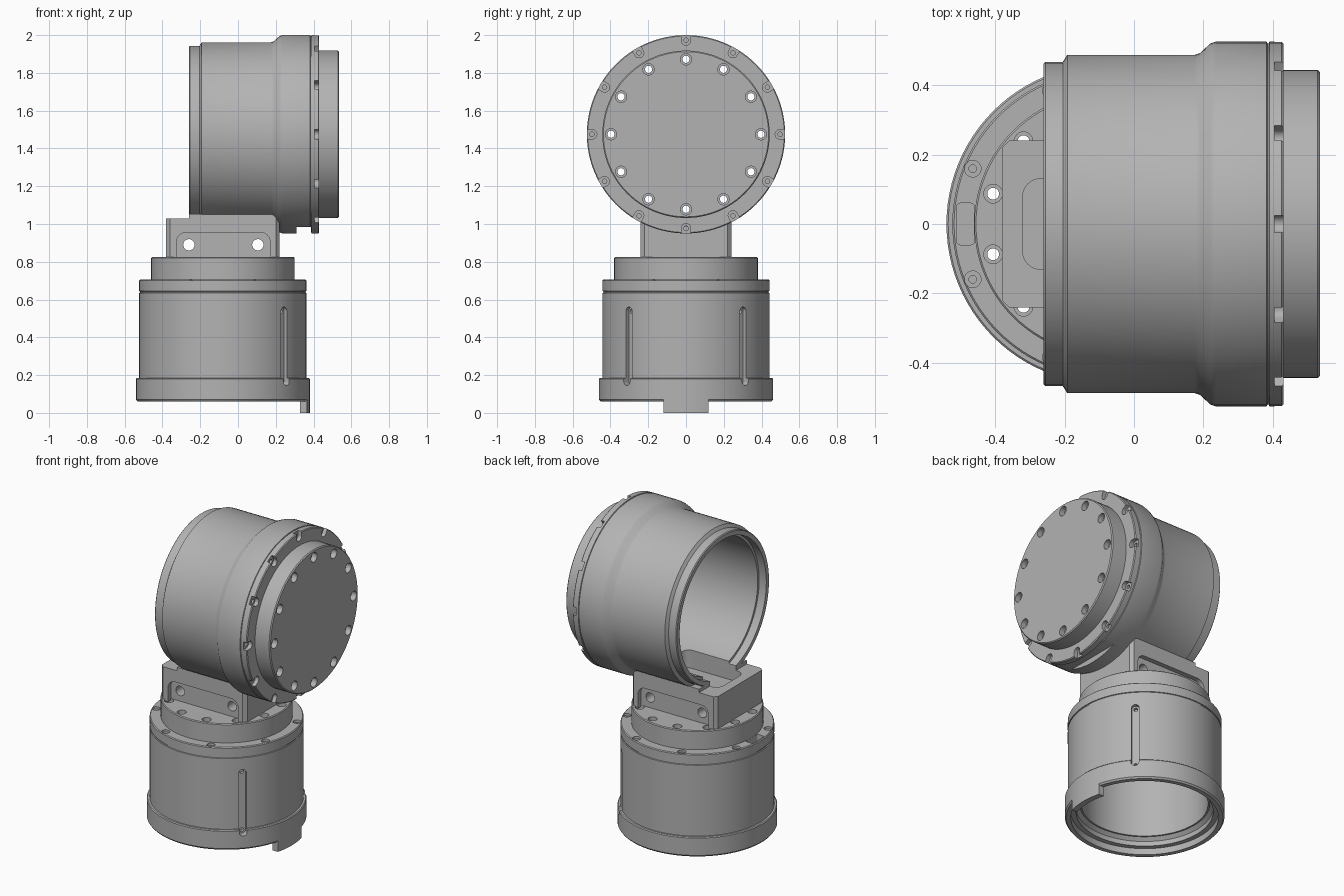
import bpy, bmesh
from math import radians, pi, cos, sin
from mathutils import Matrix, Vector

cube = bpy.data.objects.get("Cube")
if cube:
    bpy.data.objects.remove(cube, do_unlink=True)

grey = bpy.data.materials.new("machined_grey")
grey.use_nodes = True
colour = (0.45, 0.45, 0.45, 1)
grey.diffuse_color = colour
grey.node_tree.nodes["Principled BSDF"].inputs["Base Color"].default_value = colour


def T(x, y, z):
    return Matrix.Translation((x, y, z))


def R(deg, axis):
    return Matrix.Rotation(radians(deg), 4, axis)


def lathe(bm, profile, m, segments=96, closed=False):
    """Spin (radius, height) points about local z."""
    new = [bm.verts.new((r, 0, h)) for r, h in profile]
    edges = [bm.edges.new(p) for p in zip(new, new[1:])]
    if closed:
        edges.append(bm.edges.new((new[-1], new[0])))
    before = set(bm.verts) - set(new)
    bmesh.ops.spin(bm, geom=new + edges, cent=(0, 0, 0), axis=(0, 0, 1),
                   angle=2 * pi, steps=segments, use_merge=False)
    added = [v for v in bm.verts if v not in before]
    bmesh.ops.remove_doubles(bm, verts=added, dist=1e-5)
    bmesh.ops.transform(bm, matrix=m, verts=[v for v in bm.verts if v not in before])


def rounded(w, h, r, steps=8):
    """Outline of a rounded rectangle; steps=1 gives chamfers."""
    points = []
    for k, (sx, sy) in enumerate(((1, 1), (-1, 1), (-1, -1), (1, -1))):
        for s in range(steps + 1):
            a = (k + s / steps) * pi / 2
            points.append((sx * (w / 2 - r) + r * cos(a), sy * (h / 2 - r) + r * sin(a)))
    return points


def prism(bm, outline, depth, m):
    """Extrude an outline along local z, centred."""
    low, high = [[bm.verts.new(m @ Vector((x, y, z))) for x, y in outline]
                 for z in (-depth / 2, depth / 2)]
    bm.faces.new(low)
    bm.faces.new(high)
    n = len(outline)
    for i in range(n):
        j = (i + 1) % n
        bm.faces.new((low[i], low[j], high[j], high[i]))


def finish(name, bm):
    bmesh.ops.remove_doubles(bm, verts=bm.verts, dist=1e-5)
    bmesh.ops.recalc_face_normals(bm, faces=bm.faces)
    mesh = bpy.data.meshes.new(name)
    bm.to_mesh(mesh)
    bm.free()
    mesh.materials.append(grey)
    ob = bpy.data.objects.new(name, mesh)
    bpy.context.collection.objects.link(ob)
    return ob


def boolean(target, bm, operation="DIFFERENCE"):
    tool = finish("cutter", bm)
    tool.hide_render = True
    mod = target.modifiers.new("cut", "BOOLEAN")
    mod.operation, mod.solver, mod.object = operation, "EXACT", tool
    graph = bpy.context.evaluated_depsgraph_get()
    mesh = bpy.data.meshes.new_from_object(target.evaluated_get(graph))
    target.modifiers.clear()
    target.data = mesh
    bpy.data.objects.remove(tool, do_unlink=True)


def drill(target, base, count, start, radius, profile):
    """Ring of turned holes around the base axis."""
    bm = bmesh.new()
    for i in range(count):
        m = base @ R(start + i * 360 / count, "Z") @ T(radius, 0, 0)
        lathe(bm, profile, m, 20)
    boolean(target, bm)


LOWER = T(-0.08, 0, 0)
UPPER = T(0, 0, 1.475) @ R(90, "Y")

# Lower housing: turned cup, open underneath
bm = bmesh.new()
lathe(bm, [(0, 0.825), (0.375, 0.825), (0.38, 0.82), (0.38, 0.705), (0.438, 0.705),
           (0.443, 0.70), (0.443, 0.645), (0.438, 0.643), (0.438, 0.637), (0.443, 0.635),
           (0.443, 0.185), (0.455, 0.185), (0.46, 0.18), (0.46, 0.07), (0.452, 0.06),
           (0.425, 0.06), (0.425, 0.10), (0.395, 0.10), (0.395, 0.13), (0.375, 0.15),
           (0.365, 0.15), (0.365, 0.68), (0, 0.68)], LOWER)
lower = finish("lower_housing", bm)

# Cable grooves with a small screw hole at each end
bm = bmesh.new()
holes = bmesh.new()
for side in (-1, 1):
    base = LOWER @ T(0, 0, 0.353) @ R(side * 43, "Z")
    prism(bm, rounded(0.415, 0.045, 0.0224), 0.06, base @ T(0.45, 0, 0) @ R(90, "Y"))
    for dz in (-0.185, 0.185):
        lathe(holes, [(0, 0.40), (0.012, 0.40), (0.012, 0.44), (0, 0.44)],
              base @ T(0, 0, dz) @ R(90, "Y"), 16)
boolean(lower, bm)
boolean(lower, holes)

# Shoulder notch, inner bolt circle and outer screw circle
bm = bmesh.new()
prism(bm, rounded(0.05, 0.12, 0.01, 3), 0.08, T(-0.485, 0, 0.70))
boolean(lower, bm)
drill(lower, LOWER, 12, 15, 0.337, [(0, 0.6), (0.017, 0.6), (0.017, 0.80), (0.027, 0.80),
                                    (0.027, 0.9), (0, 0.9)])
drill(lower, LOWER, 8, 22.5, 0.416, [(0, 0.66), (0.011, 0.66), (0.011, 0.69), (0.024, 0.69),
                                     (0.024, 0.75), (0, 0.75)])

# Locating tab: slice of a ring under the lower housing
bm = bmesh.new()
lathe(bm, [(0.425, 0), (0.46, 0), (0.46, 0.08), (0.425, 0.08)], LOWER, closed=True)
tab = finish("locating_tab", bm)
bm = bmesh.new()
prism(bm, [(0, -0.12), (0.6, -0.12), (0.6, 0.12), (0, 0.12)], 0.4, Matrix())
boolean(tab, bm, "INTERSECT")

# Upper housing: turned tube with a closed, flanged end
bm = bmesh.new()
lathe(bm, [(0, 0.535), (0.437, 0.535), (0.443, 0.529), (0.443, 0.43), (0.52, 0.43),
           (0.525, 0.425), (0.525, 0.39), (0.52, 0.388), (0.52, 0.384), (0.525, 0.382),
           (0.525, 0.235), (0.52, 0.22), (0.492, 0.19), (0.487, 0.175), (0.487, -0.192),
           (0.467, -0.205), (0.467, -0.255), (0.462, -0.26), (0.435, -0.26), (0.435, -0.21),
           (0.42, -0.21), (0.42, 0.43), (0, 0.43)], UPPER)
upper = finish("upper_housing", bm)

# Bolt circle through the end cap
drill(upper, UPPER, 12, 0, 0.397, [(0, 0.3), (0.019, 0.3), (0.019, 0.50), (0.03, 0.50),
                                   (0.03, 0.6), (0, 0.6)])

# Open screw slots around the flange, and the flat relief beneath it
bm = bmesh.new()
for i in range(12):
    prism(bm, rounded(0.13, 0.05, 0.0249), 0.045,
          UPPER @ R(i * 30, "Z") @ T(0.537, 0, 0.4275))
boolean(upper, bm)
drill(upper, UPPER, 12, 0, 0.498, [(0, 0.37), (0.012, 0.37), (0.012, 0.42), (0, 0.42)])
bm = bmesh.new()
prism(bm, rounded(0.075, 0.6, 0.002, 1), 0.1, T(0.348, 0, 0.935))
boolean(upper, bm)

# Bracket block joining the two housings
bm = bmesh.new()
prism(bm, rounded(0.6, 0.48, 0.02, 1), 0.215, T(-0.08, 0, 0.9225))
prism_top = bmesh.new()
prism(prism_top, [(-0.26, -0.24), (0.2, -0.24), (0.2, 0.24), (-0.26, 0.24)], 0.1, T(0, 0, 1.002))
block = finish("bracket_block", bm)
boolean(block, prism_top, "UNION")

# Side recesses, cross bolts and the cable pocket
bm = bmesh.new()
for y in (-0.24, 0.24):
    prism(bm, rounded(0.495, 0.25, 0.05), 0.06, T(-0.0775, y, 0.83) @ R(90, "X"))
boolean(block, bm)
bm = bmesh.new()
for x in (-0.26, 0.105):
    lathe(bm, [(0, -0.4), (0.03, -0.4), (0.03, 0.4), (0, 0.4)],
          T(x, 0, 0.89) @ R(90, "X"), 24)
boolean(block, bm)
for part in (block, upper):
    bm = bmesh.new()
    prism(bm, rounded(0.42, 0.26, 0.05), 0.2, T(-0.11, 0, 1.06))
    boolean(part, bm)

# Smooth shading with crisp machined edges
for ob in bpy.context.view_layer.objects:
    ob.select_set(ob in (lower, tab, upper, block))
bpy.context.view_layer.objects.active = lower
bpy.ops.object.shade_smooth_by_angle(angle=radians(25))
